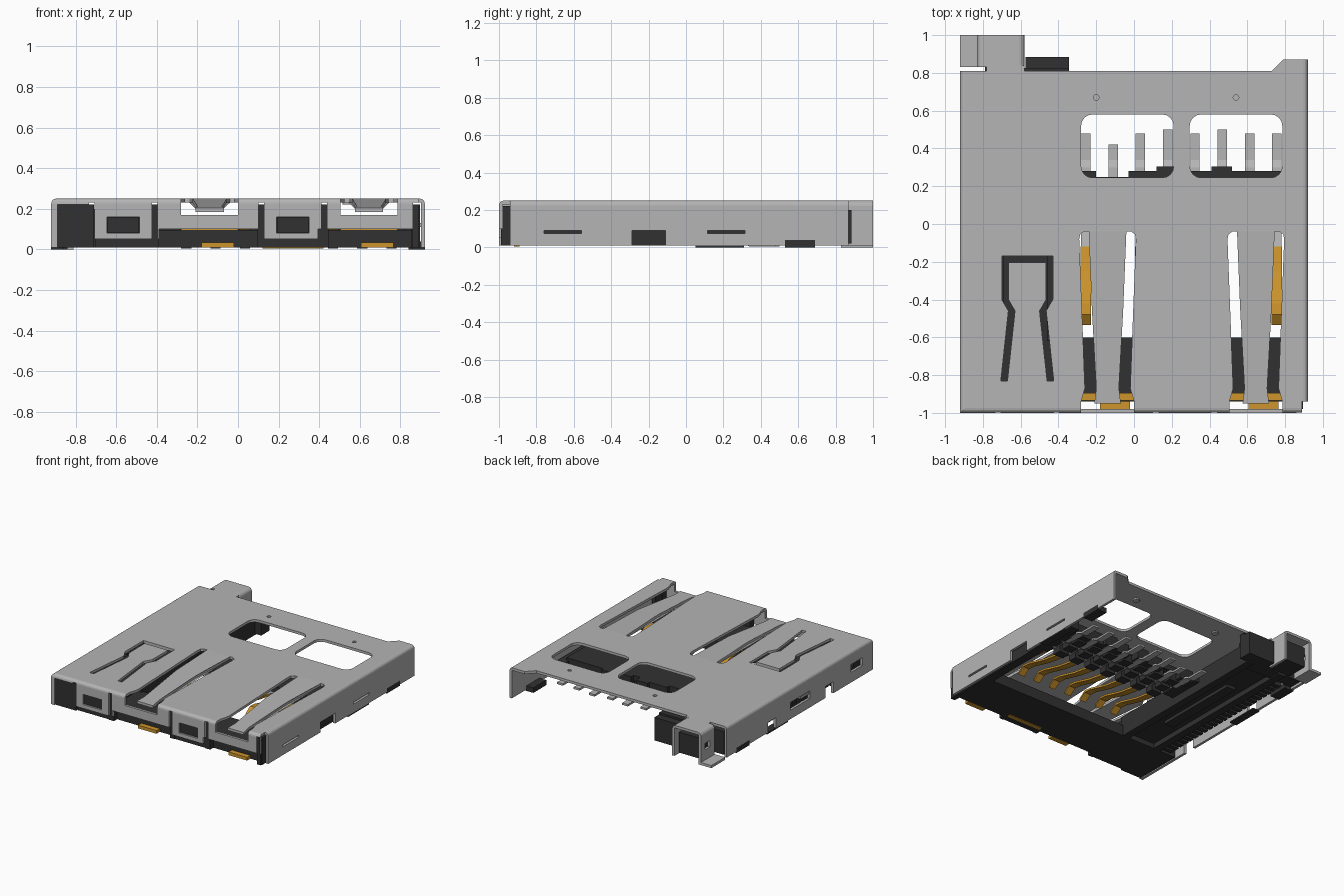
import bpy, bmesh, math
from mathutils import Vector

cube = bpy.data.objects.get("Cube")
if cube:
    bpy.data.objects.remove(cube, do_unlink=True)

# Main levels of the part
SIDE, FRONT, BACK, TOP, FLOOR, SHEET = .92, -1, .81, .25, .01, .02
INNER = SIDE - SHEET - FLOOR
UNDER = TOP - SHEET
FAR = 2
FLAPS = (-.565, .27)
TONGUES = (-.14, .645)
WINDOWS = (-.035, .54)


def material(name, *rgb):
    mat = bpy.data.materials.new(name)
    mat.use_nodes = True
    mat.diffuse_color = (*rgb, 1)
    shader = mat.node_tree.nodes["Principled BSDF"]
    shader.inputs["Base Color"].default_value = (*rgb, 1)
    return mat


STEEL = material("steel grey", .46, .46, .46)
PLASTIC = material("black plastic", .031, .031, .031)
GOLD = material("gold", .62, .3, .025)


def prism(name, outline, span, mat=None, axis="z"):
    """Extrude a flat outline over a span along one axis."""
    place = {"x": lambda a, b, c: Vector((c, a, b)),
             "z": lambda a, b, c: Vector((a, b, c))}[axis]
    low, high = sorted(span)
    bm = bmesh.new()
    face = bm.faces.new([bm.verts.new(place(a, b, low)) for a, b in outline])
    extruded = bmesh.ops.extrude_face_region(bm, geom=[face])["geom"]
    moved = [v for v in extruded if isinstance(v, bmesh.types.BMVert)]
    bmesh.ops.translate(bm, verts=moved, vec=place(0, 0, high - low))
    bmesh.ops.recalc_face_normals(bm, faces=bm.faces)
    mesh = bpy.data.meshes.new(name)
    bm.to_mesh(mesh)
    bm.free()
    if mat:
        mesh.materials.append(mat)
    ob = bpy.data.objects.new(name, mesh)
    bpy.context.scene.collection.objects.link(ob)
    return ob


def box(name, x, y, z, mat=None):
    (left, right), (near, far) = sorted(x), sorted(y)
    outline = [(left, near), (right, near), (right, far), (left, far)]
    return prism(name, outline, z, mat)


def around(centre, half):
    return centre - half, centre + half


def mirrored(half, centre):
    """Close a half outline by reflecting it about a centre line."""
    right = [(centre + x, y) for x, y in half]
    return right + [(centre - x, y) for x, y in reversed(half)]


def ribbon(path, da, db):
    """Give a path constant thickness by offsetting it."""
    return path + [(a + da, b + db) for a, b in reversed(path)]


def circle(x, y, radius, count=12):
    turns = [math.tau * i / count for i in range(count)]
    return [(x + radius * math.cos(t), y + radius * math.sin(t)) for t in turns]


def soften(ob, radius, test):
    """Round the edges whose midpoint and direction pass the test."""
    bm = bmesh.new()
    bm.from_mesh(ob.data)
    chosen = []
    for edge in bm.edges:
        start, end = (v.co for v in edge.verts)
        if test((start + end) / 2, (end - start).normalized()):
            chosen.append(edge)
    bmesh.ops.bevel(bm, geom=chosen, offset=radius, segments=4, profile=.5, affect="EDGES")
    bm.to_mesh(ob.data)
    bm.free()
    return ob


def carve(ob, cutters):
    for cutter in cutters:
        mod = ob.modifiers.new("cut", "BOOLEAN")
        mod.operation, mod.solver, mod.object = "DIFFERENCE", "EXACT", cutter
    graph = bpy.context.evaluated_depsgraph_get()
    mesh = bpy.data.meshes.new_from_object(ob.evaluated_get(graph))
    ob.modifiers.clear()
    ob.data = mesh
    for cutter in cutters:
        bpy.data.objects.remove(cutter, do_unlink=True)


# Folded metal cover with rounded bends
EAR = .87
cover = box("cover", (-SIDE, SIDE), (FRONT, EAR), (FLOOR, TOP), STEEL)
soften(cover, .025, lambda mid, way: mid.z > UNDER and mid.y < BACK)
cuts = []


def cut(x, y, z):
    cuts.append(box("cutter", x, y, z))


def cut_top(outline, depth=UNDER - SHEET):
    cuts.append(prism("cutter", outline, (depth, FAR)))


cut((-SIDE + SHEET, SIDE - SHEET), (FRONT + SHEET, FAR), (-FAR, UNDER))
# Rear edge with one ear
cut_top([(-FAR, BACK), (.73, BACK), (.79, EAR), (.79, FAR), (-FAR, FAR)], -FAR)
# Front edge: flap bottoms, recesses, slits and the open corners
lip = (-FAR, FRONT + SHEET * 2)
cut((-INNER, INNER), lip, (-FAR, .05))
cut((-INNER, -.71), lip, (-FAR, .22))
cut((INNER, FAR), (-FAR, -.94), (-FAR, FAR))
for x in TONGUES:
    cut(around(x, .25), lip, (-FAR, .1))
slits = [flap + side * .155 for flap in FLAPS for side in (-1, 1)] + [.875]
for x in slits:
    cut(around(x, .014), lip, (-FAR, UNDER))
for x in FLAPS:
    cut(around(x, .08), lip, (.08, .16))
# Inspection windows and dimples
for x in WINDOWS:
    window = box("cutter", around(x, .245), (.245, .58), (.2, FAR))
    cuts.append(soften(window, .06, lambda mid, way: abs(way.z) > .9))
for x in (-.2, .54):
    cut_top(circle(x, .67, .015), TOP - FLOOR)
    prism("dimple_boss", circle(x, .67, .025), (UNDER - FLOOR, UNDER), STEEL)
# Tongue openings with front notches
for x in TONGUES:
    cut_top(mirrored([(.14, -FAR), (.14, -.94), (.12, -.87), (.15, -.08),
                      (.145, -.055), (.125, -.04)], x), .17)
# Slot around the latch arm
latch = FLAPS[0]
cut(around(latch, .135), (-.17, -.205), (.2, FAR))
for side in (-1, 1):
    leg = [(.135, -.2), (.135, -.4), (.1, -.46), (.14, -.83)]
    cut_top(ribbon([(latch + side * x, y) for x, y in leg], -side * .035, 0))
# Slots and notches, different on each side wall
left_wall, right_wall = (INNER, FAR), (-INNER, -FAR)
for y in (-.66, .215):
    cut(left_wall, around(y, .1), (.075, .09))
cut(left_wall, around(-.2, .09), (-FAR, .09))
for y, half, low, high in ((.25, .05, -FAR, .09), (-.1, .12, .08, .14),
                           (-.46, .05, -FAR, .1), (-.8, .07, .09, .15)):
    cut(right_wall, around(y, half), (low, high))
for wall in (left_wall, right_wall):
    cut(wall, around(.61, .08), (-FAR, .04))
carve(cover, cuts)

# Spring tongues, flush at the root and bent down towards the front
BEND = -.45
for x in TONGUES:
    tongue = prism("spring_tongue", mirrored([(.07, -.95), (.06, -.87), (.083, BEND), (.1, -.03)], x),
                   (UNDER, TOP), STEEL)
    for vert in tongue.data.vertices:
        vert.co.z -= max(0, BEND - vert.co.y) * .09

# Rear corner bracket: rounded arch, foot and bridge
arch = (-.83, -.58)
bracket = soften(box("rear_bracket", arch, (.83, 1), (FLOOR, TOP), STEEL), .03,
                 lambda mid, way: mid.z > UNDER and abs(way.y) > .9)
carve(bracket, [box("cutter", (arch[0] + SHEET, arch[1] - SHEET), (0, FAR), (-FAR, UNDER)),
                box("cutter", (-FAR, -.7), around(.92, .03), (.1, .15))])
box("bracket_foot", (-SIDE, arch[0] + SHEET), (.83, 1), (0, SHEET), STEEL)
box("bracket_bridge", (-.78, arch[1]), (.8, .84), (UNDER, TOP), STEEL)

# Inward lugs and solder feet along the side walls
for side in (-1, 1):
    box("wall_lug", (side * .83, side * .91), around(-.2, .08), (.11, .13), STEEL)
    box("rear_foot", (side * .84, side * SIDE), around(.61, .08), (0, .04), PLASTIC)
    box("middle_foot", (side * .86, side * SIDE), around(.18, .13), (0, FLOOR), PLASTIC)

# Plastic frame at the front
box("front_bar", (-INNER, INNER), (-.94, -.6), (FLOOR, .095), PLASTIC)
box("front_left_block", (-INNER, -.71), (-.99, -.8), (FLOOR, .22), PLASTIC)
box("front_right_post", (.86, INNER), (-.99, -.85), (FLOOR, .22), PLASTIC)
for x in FLAPS:
    box("flap_backing", around(x, .14), (-.975, -.93), (FLOOR, .17), PLASTIC)
    box("flap_latch", around(x, .078), (-.99, -.96), (.082, .158), PLASTIC)
for x in slits[1:]:
    box("slit_post", around(x, SHEET), (-.98, -.93), (FLOOR, .22), PLASTIC)

# Side rail and slider mechanism
box("left_rail", (.82, INNER), (-.62, .36), (FLOOR, .1), PLASTIC)
box("slider_bed", (-.72, -.42), (-.62, .8), (.05, .12), PLASTIC)
box("slider_cover", (-.72, -.42), (-.85, .1), (.11, .16), PLASTIC)
box("slider_cam", around(-.58, .04), (-.3, .4), (.025, .06), PLASTIC)
for x in (-.72, -.43):
    box("slider_rib", around(x, .03), (-.62, .8), (FLOOR, .17), PLASTIC)
box("rear_stop", (-INNER, -.4), (.7, .8), (.02, .2), PLASTIC)
box("rear_block", (-.575, -.345), (.78, .885), (.02, .2), PLASTIC)
box("rear_block_step", (-.63, -.345), (.78, .825), (.02, .215), PLASTIC)
box("slider_end", (-.79, -.62), (.79, .97), (.03, .19), PLASTIC)

# Return spring coils
for i in range(26):
    box("spring_coil", (-.85, -.75), around(-.75 + i * .055, .018), (.03, .14), PLASTIC)

# Contact carrier with thicker edges under the windows
box("contact_carrier", (-.42, .84), (-.04, .25), (.075, .12), PLASTIC)
for x, reach in (((-.32, -.2), .28), ((-.03, .22), .28), ((.12, .22), .305),
                 ((.28, .84), .28), ((.41, .52), .305)):
    box("carrier_edge", x, (.2, reach), (.03, .12), PLASTIC)

# Eight contacts: gold spring arm, bent tail and ribs between
arm = [(-.12, .09), (-.25, .11), (-.42, .155), (-.48, .16), (-.535, .12)]
for i in range(8):
    x = -.255 + i * .1445
    reach = .42 if i == 1 else .5 if i in (3, 5) else .48
    tail = [arm[0], (-.02, .07), (.1, .07), (.14, .045), (.3, .04), (.34, SHEET), (reach, SHEET)]
    prism("contact_arm", ribbon(arm, 0, -.015), around(x, .028), GOLD, "x")
    prism("contact_tail", ribbon(tail, 0, -.015), around(x, .025), STEEL, "x")
    for row in range(3):
        box("carrier_rib", around(x + .072, .042), around(row * .1, .035), (.015, .08), PLASTIC)

# Gold switch bars, front tabs and front strip
for x in TONGUES:
    box("switch_bar", around(x, .14), (-.935, -.895), (.09, .11), GOLD)
    box("front_tab", around(x + .04, .08), (-.98, -.9), (FLOOR, .035), GOLD)
box("front_contact_strip", around(FLAPS[1], .15), (-.92, -.89), (.005, .02), GOLD)
